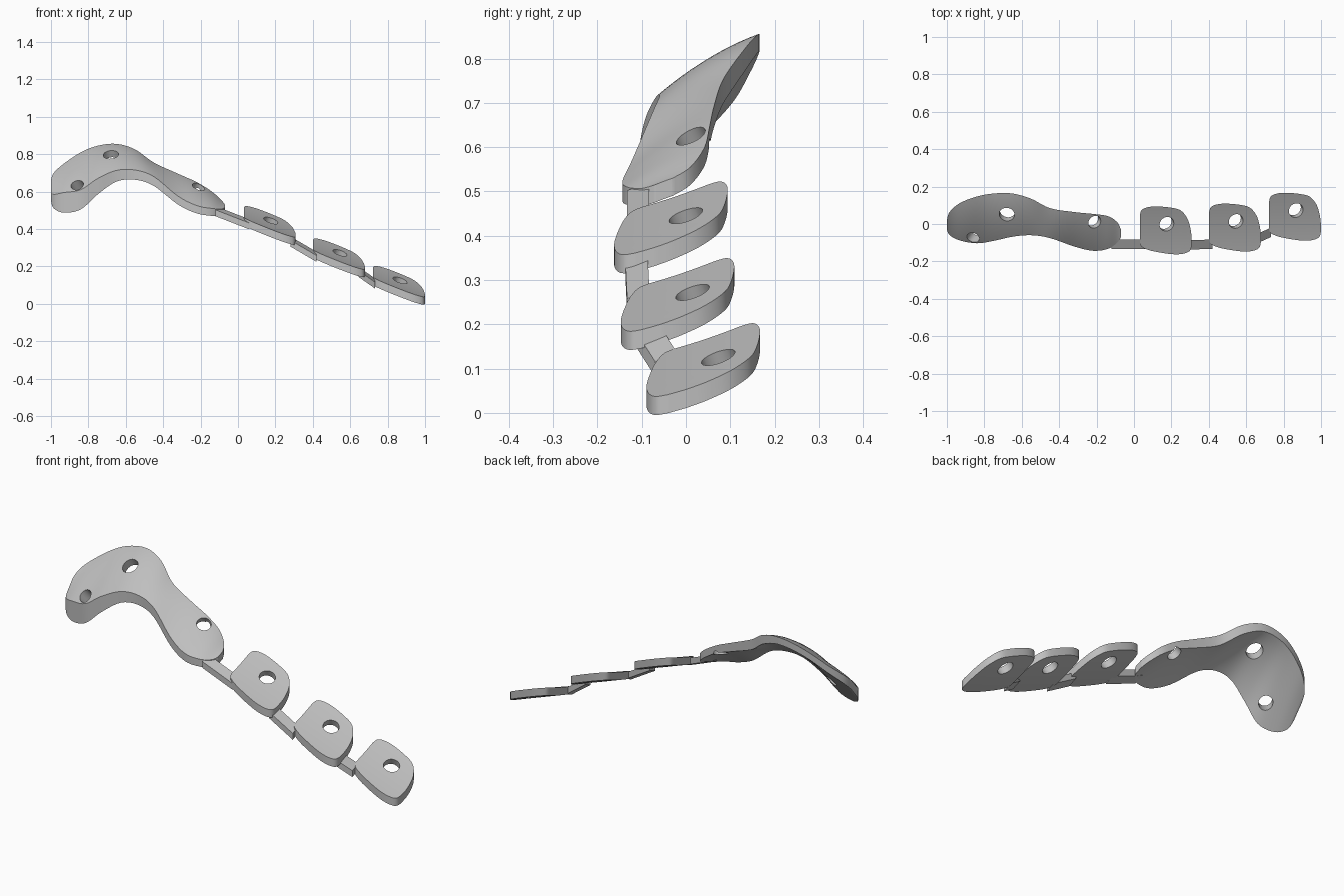
import bpy, bmesh
from mathutils import Vector

if "Cube" in bpy.data.objects:
    bpy.data.objects.remove(bpy.data.objects["Cube"])

metal = bpy.data.materials.new("light_grey_metal")
metal.use_nodes = True
metal.diffuse_color = (0.52, 0.52, 0.52, 1)
metal.node_tree.nodes["Principled BSDF"].inputs["Base Color"].default_value = metal.diffuse_color


def smooth_stations(stations, steps):
    """Catmull-Rom interpolation between station tuples."""
    result = []
    last = len(stations) - 1
    for i in range(last):
        a, b = stations[max(i - 1, 0)], stations[i]
        c, d = stations[i + 1], stations[min(i + 2, last)]
        for s in range(steps):
            t = s / steps
            result.append([
                q + t / 2 * (r - p + t * (2 * p - 5 * q + 4 * r - w + t * (3 * (q - r) + w - p)))
                for p, q, r, w in zip(a, b, c, d)])
    result.append(list(stations[last]))
    return result


def loft_plate(name, stations, bulge=0.0, steps=5, across=12):
    """Plate from stations of x, then front and back values of y, z and thickness."""
    bm = bmesh.new()
    top, bottom = [], []
    for x, front, back, z_front, z_back, thick_front, thick_back in smooth_stations(stations, steps):
        upper, lower = [], []
        for j in range(across + 1):
            t = j / across
            y = front + (back - front) * t
            z = z_front + (z_back - z_front) * t + bulge * (y - front) * (back - y)
            thick = thick_front + (thick_back - thick_front) * t
            upper.append(bm.verts.new((x, y, z)))
            lower.append(bm.verts.new((x, y, z - thick)))
        top.append(upper)
        bottom.append(lower)
    for i in range(len(top) - 1):
        for j in range(across):
            for grid in (top, bottom):
                bm.faces.new((grid[i][j], grid[i + 1][j], grid[i + 1][j + 1], grid[i][j + 1]))
        for j in (0, across):
            bm.faces.new((top[i][j], top[i + 1][j], bottom[i + 1][j], bottom[i][j]))
    for i in (0, -1):
        for j in range(across):
            bm.faces.new((top[i][j], top[i][j + 1], bottom[i][j + 1], bottom[i][j]))
    bmesh.ops.recalc_face_normals(bm, faces=bm.faces)
    mesh = bpy.data.meshes.new(name)
    bm.to_mesh(mesh)
    bm.free()
    mesh.materials.append(metal)
    obj = bpy.data.objects.new(name, mesh)
    bpy.context.collection.objects.link(obj)
    return obj


def select_only(obj):
    bpy.ops.object.select_all(action="DESELECT")
    obj.select_set(True)
    bpy.context.view_layer.objects.active = obj


def drill(obj, centre, slope_x, slope_y, radius):
    """Cut a round screw hole square to the local surface."""
    normal = Vector((-slope_x, -slope_y, 1))
    bpy.ops.mesh.primitive_cylinder_add(
        vertices=40, radius=radius, depth=0.3, location=centre,
        rotation=normal.to_track_quat("Z", "Y").to_euler())
    cutter = bpy.context.object
    cutter.hide_render = True
    cutter.data.materials.append(metal)
    select_only(obj)
    mod = obj.modifiers.new("hole", "BOOLEAN")
    mod.operation = "DIFFERENCE"
    mod.solver = "EXACT"
    mod.object = cutter
    bpy.ops.object.modifier_apply(modifier=mod.name)
    bpy.data.objects.remove(cutter)


def finish(obj):
    select_only(obj)
    bpy.ops.object.shade_smooth_by_angle(angle=0.6)


# Curved head plate
head = loft_plate("head_plate", [
    (-1, -.03, .02, .6, .66, .05, .05),
    (-.985, -.06, .065, .585, .7, .075, .045),
    (-.93, -.088, .112, .595, .75, .108, .04),
    (-.84, -.103, .147, .61, .81, .105, .037),
    (-.75, -.09, .163, .67, .845, .085, .037),
    (-.65, -.068, .163, .713, .855, .06, .04),
    (-.55, -.06, .135, .715, .825, .052, .05),
    (-.45, -.075, .085, .68, .755, .05, .055),
    (-.32, -.12, .064, .575, .695, .045, .048),
    (-.22, -.143, .054, .525, .65, .042, .042),
    (-.14, -.133, .042, .51, .6, .04, .042),
    (-.09, -.1, .01, .507, .555, .04, .04),
    (-.07, -.07, -.03, .515, .53, .04, .04)], bulge=1.1)
drill(head, (-.86, -.073, .635), .5, .7, .034)
drill(head, (-.68, .05, .8), .1, .5, .041)
drill(head, (-.208, .008, .63), -.5, .5, .036)
finish(head)

# Three rounded pads, each with a screw hole: outline relative to the hole
outline = [(-.144, -.1, .045), (-.134, -.122, .075), (-.1, -.138, .09), (-.05, -.15, .094),
           (.025, -.161, .087), (.075, -.161, .072), (.11, -.152, .03), (.127, -.138, -.025),
           (.133, -.115, -.07)]


def pad_height(x, y):
    return -0.36 * x + 0.36 * y + 0.4 * y * y


pads = {"inner_pad": (.175, 0, .445),
        "middle_pad": (.545, .015, .272),
        "outer_pad": (.866, .073, .125)}
for name, centre in pads.items():
    cx, cy, cz = centre
    pad = loft_plate(name, [
        (cx + x, cy + front, cy + back, cz + pad_height(x, front),
         cz + pad_height(x, back), 0.042, 0.042)
        for x, front, back in outline], bulge=-0.4)
    drill(pad, centre, -0.36, 0.36, 0.04)
    finish(pad)

# Narrow bars joining the pads: start and end of each top centre line
bars = {"inner_bar": ((-.12, -.108, .512), (.06, -.108, .442)),
        "middle_bar": ((.28, -.112, .35), (.42, -.108, .268)),
        "outer_bar": ((.645, -.084, .187), (.732, -.045, .126))}
for name, ends in bars.items():
    finish(loft_plate(name, [(x, y - .025, y + .025, z - .01, z + .01, .034, .034)
                             for x, y, z in ends], steps=4, across=2))
